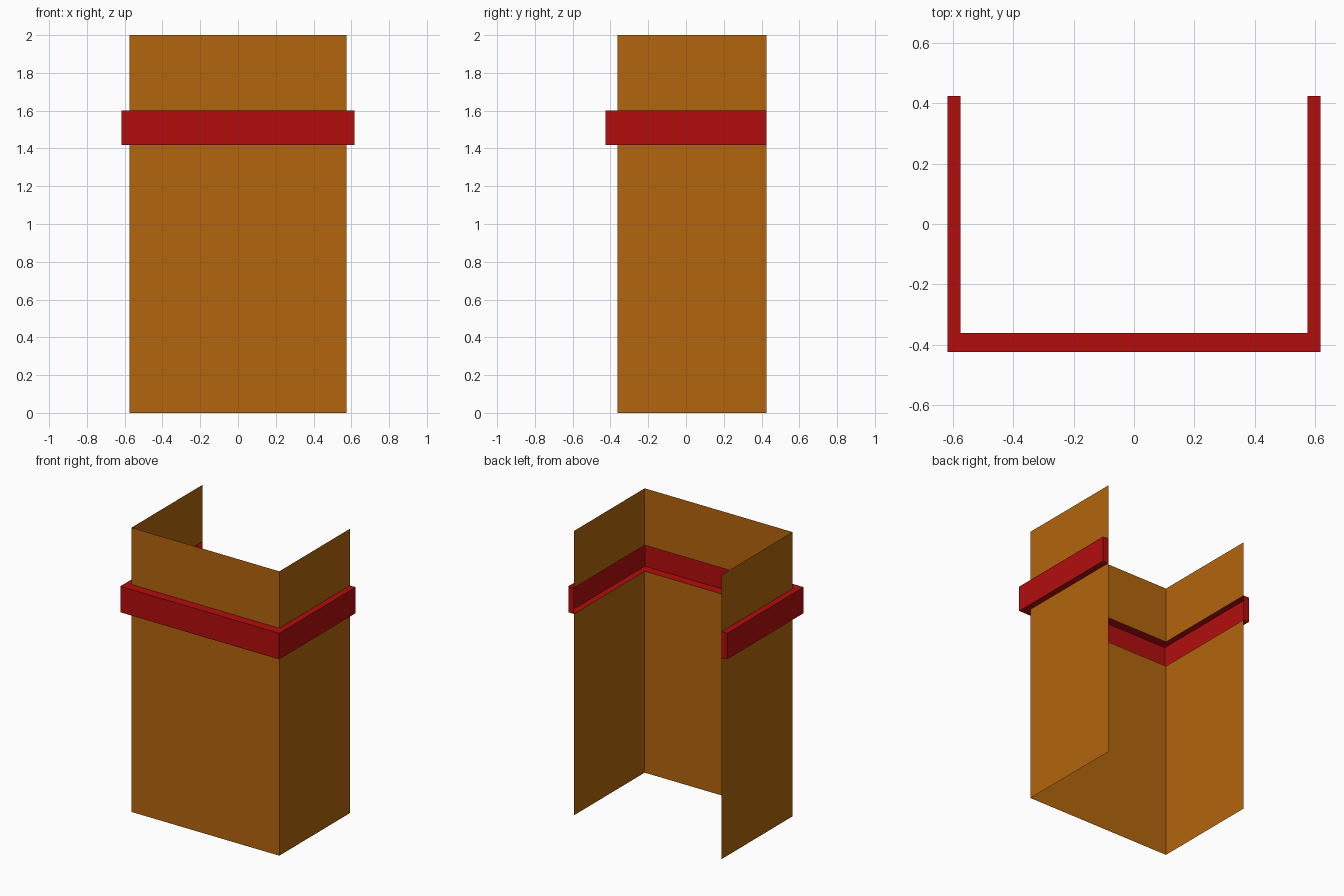
import bpy
import bmesh

cube = bpy.data.objects.get("Cube")
if cube:
    bpy.data.objects.remove(cube, do_unlink=True)

# Main sizes
HALF_W, FRONT, BACK = 0.575, -0.362, 0.425
HEIGHT, BAND_LOW, BAND_HIGH = 2.0, 1.417, 1.6
OUT_SIDE, OUT_FRONT = 0.043, 0.063


def make_material(name, color):
    mat = bpy.data.materials.new(name)
    mat.use_nodes = True
    mat.diffuse_color = color
    bsdf = mat.node_tree.nodes["Principled BSDF"]
    bsdf.inputs["Base Color"].default_value = color
    bsdf.inputs["Roughness"].default_value = 0.8
    return mat


def u_path(out):
    """Three-sided plan, open at the back; out = 1 gives the raised outline."""
    x = HALF_W + out * OUT_SIDE
    y = FRONT - out * OUT_FRONT
    return [(-x, BACK), (-x, y), (x, y), (x, BACK)]


def sweep(name, profile, mat, capped=False):
    """Sweep a profile of (out, z) points around the three-sided plan."""
    bm = bmesh.new()
    rows = [[bm.verts.new((x, y, z)) for x, y in u_path(out)]
            for out, z in profile]
    for low, high in zip(rows, rows[1:]):
        for i in range(3):
            bm.faces.new((low[i], low[i + 1], high[i + 1], high[i]))
    if capped:
        bm.faces.new([row[0] for row in rows])
        bm.faces.new([row[-1] for row in reversed(rows)])
    mesh = bpy.data.meshes.new(name)
    bm.to_mesh(mesh)
    bm.free()
    mesh.materials.append(mat)
    obj = bpy.data.objects.new(name, mesh)
    bpy.context.collection.objects.link(obj)
    return obj


brown = make_material("orange_brown", (0.45, 0.13, 0.004, 1))
red = make_material("deep_red", (0.45, 0.004, 0.004, 1))

# Thin walls below and above the band
sweep("lower_walls", [(0, 0), (0, BAND_LOW)], brown)
sweep("upper_walls", [(0, BAND_HIGH), (0, HEIGHT)], brown)

# Raised band, hollow on the inside and closed at its two back ends
sweep("raised_band",
      [(0, BAND_LOW), (1, BAND_LOW), (1, BAND_HIGH), (0, BAND_HIGH)],
      red, capped=True)
